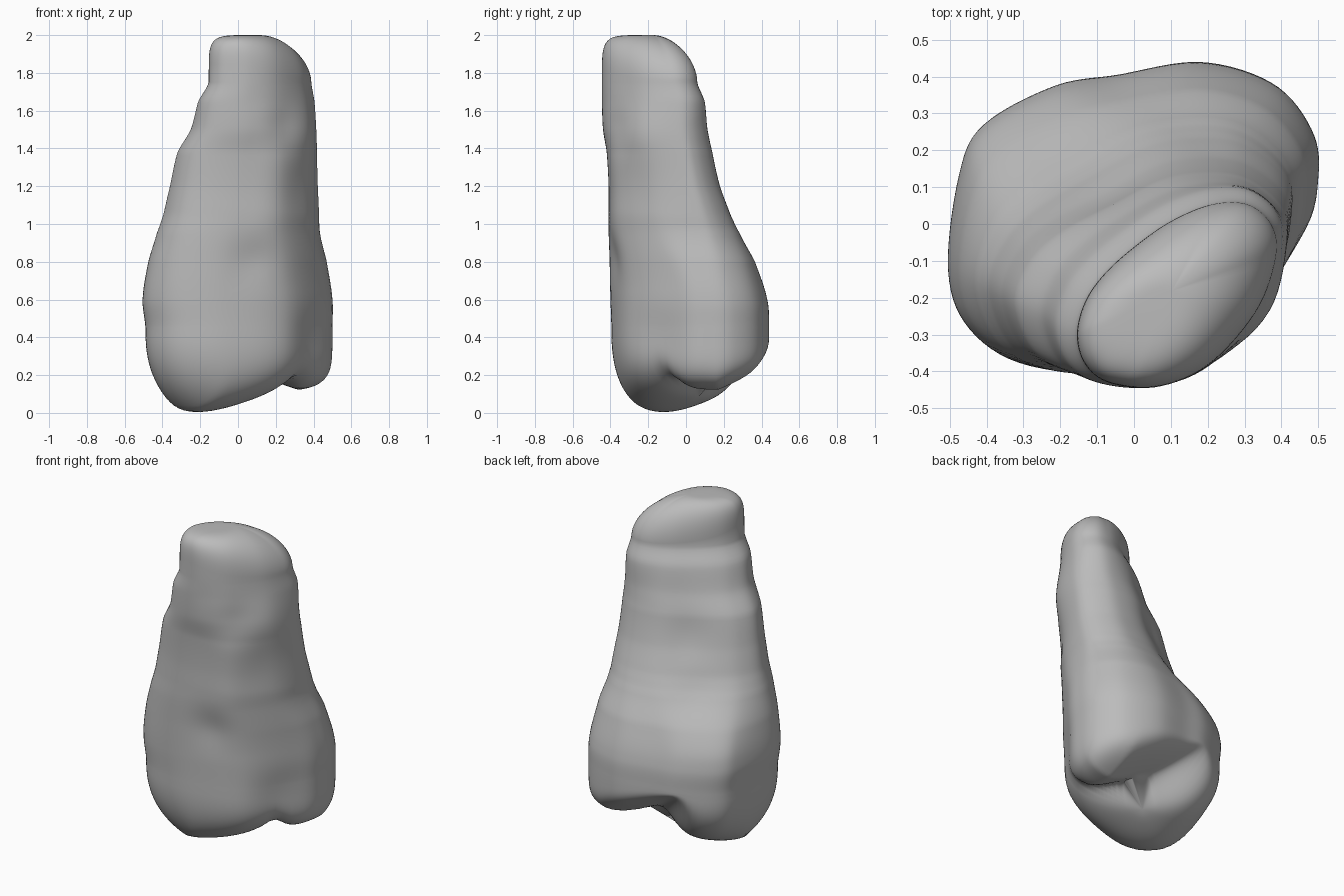
import bpy
import bmesh
import math
from mathutils import Vector

cube = bpy.data.objects.get("Cube")
if cube:
    bpy.data.objects.remove(cube, do_unlink=True)

SEGMENTS = 96
LEVELS = 70
RIM = 0.45

# Cross-section outlines, counter-clockwise from the +x side
CROWN = [(.503, .13), (.485, .26), (.38, .385), (.18, .445), (-.05, .41), (-.22, .38), (-.41, .275),
         (-.475, .14), (-.505, -.12), (-.45, -.28), (-.3, -.38), (-.05, -.395), (.26, -.3), (.46, -.03)]
ROOT = [(.425, 0), (.4, .09), (.31, .16), (.21, .18), (.07, .165), (-.08, .1), (-.23, .01),
        (-.32, -.08), (-.36, -.2), (-.3, -.34), (-.17, -.4), (.03, -.41), (.23, -.37), (.38, -.2)]
TIP = [(.36, -.13), (.35, -.05), (.29, 0), (.2, 0), (.1, -.04), (.01, -.1), (-.07, -.17),
       (-.12, -.24), (-.14, -.32), (-.12, -.39), (-.06, -.435), (.06, -.445), (.19, -.39), (.31, -.26)]

# Height, then least and greatest x, least and greatest y
EXTENTS = [(.45, -.49, .5, -.395, .44), (.6, -.505, .5, -.4, .43), (.8, -.475, .47, -.405, .365),
           (.95, -.43, .435, -.41, .285), (1.05, -.395, .43, -.41, .235), (1.2, -.36, .425, -.41, .18),
           (1.38, -.32, .42, -.42, .14), (1.5, -.25, .415, -.44, .115), (1.65, -.21, .405, -.445, .1),
           (1.75, -.155, .388, -.445, .06)]

# Shallow dents: centre, radius, depth
DENTS = [((.08, -.4, .81), .12, .018), ((.24, -.38, 1.5), .12, .03), ((.35, -.25, 1.2), .2, .02),
         ((.42, -.15, .38), .16, .02), ((-.1, .12, 1.27), .16, .02), ((-.2, .2, .98), .12, .015)]


def spline(a, b, c, d, t):
    """Catmull-Rom blend from b to c."""
    return b + .5 * t * (c - a + t * (2 * a - 5 * b + 4 * c - d + t * (3 * (b - c) + d - a)))


def smooth_outline(points):
    """Closed smooth outline, scaled to run from -1 to 1 on both axes."""
    count = len(points)
    result = []
    for i in range(SEGMENTS):
        k, t = divmod(i * count / SEGMENTS, 1)
        near = [Vector(points[(int(k) + j) % count]) for j in (-1, 0, 1, 2)]
        result.append(spline(*near, t))
    low = Vector([min(p[a] for p in result) for a in (0, 1)])
    high = Vector([max(p[a] for p in result) for a in (0, 1)])
    return [Vector([2 * (p[a] - low[a]) / (high[a] - low[a]) - 1 for a in (0, 1)]) for p in result]


def extents_at(z):
    """Smoothly interpolated bounds of the body at one height."""
    last = len(EXTENTS) - 1
    i = max(k for k in range(last) if EXTENTS[k][0] <= z)
    t = (z - EXTENTS[i][0]) / (EXTENTS[i + 1][0] - EXTENTS[i][0])
    rows = [EXTENTS[min(max(i + j, 0), last)] for j in (-1, 0, 1, 2)]
    return [spline(*(row[c] for row in rows), t) for c in range(1, 5)]


def ease(z, start, end):
    """Smooth step from 0 to 1 between two heights."""
    f = min(max((z - start) / (end - start), 0), 1)
    return f * f * (3 - 2 * f)


crown_outline, root_outline, tip_outline = map(smooth_outline, (CROWN, ROOT, TIP))


def section(z):
    """Outline of the body at one height."""
    x0, x1, y0, y1 = extents_at(z)
    to_root, to_tip = ease(z, .65, 1.08), ease(z, 1.4, 1.8)
    ring = []
    for a, b, c in zip(crown_outline, root_outline, tip_outline):
        p = a.lerp(b, to_root).lerp(c, to_tip)
        ring.append(Vector((x0 + (x1 - x0) * (p.x + 1) / 2, y0 + (y1 - y0) * (p.y + 1) / 2, z)))
    return ring


def biting_height(x, y):
    """Biting surface: a low large cusp, a groove and a higher small cusp."""
    along = (x + y) / math.sqrt(2)
    across = (y - x) / math.sqrt(2)
    past = along + .3
    side = across - .08
    large = max(.4 * past, -.2 * past) + (.8 if side > 0 else .25) * side ** 2 - .06
    small = .115 + .4 * max(0, y - .17) + .4 * max(0, .32 - x)
    step = along - .14 + .12 * across
    groove = .03 * math.exp(-(step / .06) ** 2)
    blend = 1 / (1 + math.exp(-step / .025))
    return large * (1 - blend) + small * blend + groove


def crown_rounding(p):
    """The small cusp is squarer than the large one."""
    return .6 - .42 * (p.x + p.y) / math.sqrt(2)


def root_rounding(p):
    """The root end is square at the front right and slopes at the back left."""
    return min(max(.8 + p.x + p.y, .35), 1.1)


def cap(ring, height, rounding, count):
    """Rounded rings that close a section towards a surface of given height."""
    centre = sum(ring, Vector()) / len(ring)
    loops = []
    for k in range(1, count):
        angle = math.pi / 2 * k / count
        loop = []
        for p in ring:
            power = rounding(p)
            q = centre.lerp(p, math.cos(angle) ** power)
            q.z = p.z + (height(q.x, q.y) - p.z) * math.sin(angle) ** power
            loop.append(q)
        loops.append(loop)
    tip = centre.copy()
    tip.z = height(tip.x, tip.y)
    return loops, tip


# Body rings, with the crown cap below and the root cap above
top = EXTENTS[-1][0]
body = [section(RIM + (top - RIM) * i / LEVELS) for i in range(LEVELS + 1)]
under, under_tip = cap(body[0], biting_height, crown_rounding, 30)
over, over_tip = cap(body[-1], lambda x, y: 2.0, root_rounding, 24)
loops = under[::-1] + body + over

for loop in loops:
    for p in loop:
        for centre, radius, depth in DENTS:
            push = depth * math.exp(-((p - Vector(centre)).length / radius) ** 2)
            inward = Vector((.05 - p.x, -.1 - p.y, 0)).normalized()
            p += inward * push

bm = bmesh.new()
rings = [[bm.verts.new(p) for p in loop] for loop in loops]
for low, high in zip(rings, rings[1:]):
    for i in range(SEGMENTS):
        j = (i + 1) % SEGMENTS
        bm.faces.new((low[i], low[j], high[j], high[i]))
for ring, tip in ((rings[0], under_tip), (rings[-1], over_tip)):
    centre = bm.verts.new(tip)
    for i in range(SEGMENTS):
        bm.faces.new((ring[i], ring[(i + 1) % SEGMENTS], centre))
bmesh.ops.recalc_face_normals(bm, faces=bm.faces)

mesh = bpy.data.meshes.new("tooth")
bm.to_mesh(mesh)
bm.free()
tooth = bpy.data.objects.new("tooth", mesh)
bpy.context.collection.objects.link(tooth)

# Plain grey material
grey = bpy.data.materials.new("plain grey")
grey.use_nodes = True
colour = (.5, .5, .5, 1)
grey.diffuse_color = colour
grey.node_tree.nodes["Principled BSDF"].inputs["Base Color"].default_value = colour
mesh.materials.append(grey)

bpy.context.view_layer.objects.active = tooth
tooth.select_set(True)
bpy.ops.object.shade_smooth_by_angle(angle=math.radians(50))
